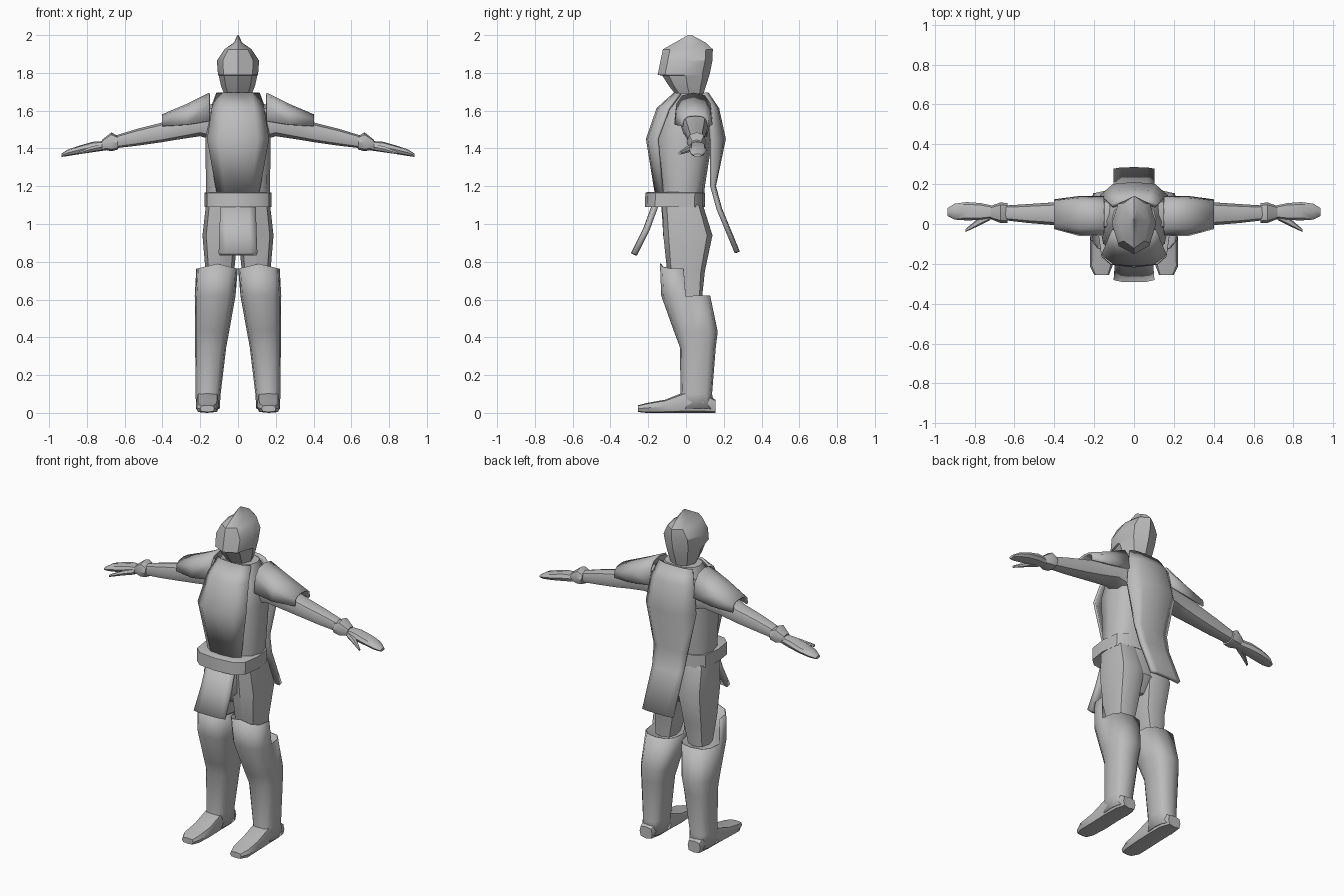
import bpy, bmesh, math

if "Cube" in bpy.data.objects:
    bpy.data.objects.remove(bpy.data.objects["Cube"])

steel = bpy.data.materials.new("steel_grey")
steel.diffuse_color = (0.5, 0.5, 0.5, 1)
steel.use_nodes = True
steel.node_tree.nodes["Principled BSDF"].inputs["Base Color"].default_value = steel.diffuse_color


def finish(name, bm, mirror=False, thick=0, angle=40):
    bmesh.ops.recalc_face_normals(bm, faces=bm.faces[:])
    me = bpy.data.meshes.new(name)
    bm.to_mesh(me)
    bm.free()
    ob = bpy.data.objects.new(name, me)
    bpy.context.collection.objects.link(ob)
    me.materials.append(steel)
    if thick:
        m = ob.modifiers.new("thickness", 'SOLIDIFY')
        m.thickness, m.offset = thick, 0
    if mirror:
        m = ob.modifiers.new("mirror", 'MIRROR')
        m.use_clip = False
        m.use_mirror_merge = False
    bpy.ops.object.select_all(action='DESELECT')
    ob.select_set(True)
    bpy.context.view_layer.objects.active = ob
    bpy.ops.object.shade_smooth_by_angle(angle=math.radians(angle))
    return ob


def place(axis, t, a, b):
    return {'x': (t, a, b), 'y': (a, t, b), 'z': (a, b, t)}[axis]


def bridge(bm, rows, closed):
    """Join rows of vertices with quads."""
    n = len(rows[0])
    for r, s in zip(rows, rows[1:]):
        for i in range(n if closed else n - 1):
            j = (i + 1) % n
            bm.faces.new((r[i], r[j], s[j], s[i]))


def loft(axis, sections, n=8, power=0.8, caps=True, sweep=2 * math.pi, start=0.0):
    """Sections are (position, a_min, a_max, b_min, b_max) along the axis."""
    bm = bmesh.new()
    closed = sweep > 6
    rows = []
    for t, a0, a1, b0, b1 in sections:
        row = []
        for i in range(n):
            g = start + sweep * i / (n if closed else n - 1)
            c, s = math.cos(g), math.sin(g)
            c = math.copysign(abs(c) ** power, c)
            s = math.copysign(abs(s) ** power, s)
            a, b = (a0 + a1) / 2 + c * (a1 - a0) / 2, (b0 + b1) / 2 + s * (b1 - b0) / 2
            row.append(bm.verts.new(place(axis, t, a, b)))
        rows.append(row)
    bridge(bm, rows, closed)
    if caps and closed:
        bm.faces.new(rows[0])
        bm.faces.new(rows[-1])
    return bm


def panel(rows):
    """Curved sheet; rows are (z, half width, y middle, y edge)."""
    bm = bmesh.new()
    out = []
    for z, w, ym, ye in rows:
        cols = ((-1, ye), (-.62, ym * .85 + ye * .15), (0, ym),
                (.62, ym * .85 + ye * .15), (1, ye))
        out.append([bm.verts.new((w * k, y, z)) for k, y in cols])
    bridge(bm, out, False)
    return bm


# Helmet with ridge and visor
finish("helmet", loft('z', [
    (1.68, -.07, .07, -.05, .09), (1.73, -.09, .09, -.09, .105),
    (1.785, -.102, .102, -.125, .123), (1.79, -.106, .106, -.15, .125),
    (1.865, -.112, .112, -.135, .14), (1.925, -.072, .072, -.122, .142),
    (1.96, -.022, .022, -.06, .105), (2.0, -.003, .003, .01, .03)], power=.95), angle=35)

# Torso and hips
finish("torso", loft('z', [
    (1.06, -.165, .165, -.13, .09), (1.2, -.17, .17, -.135, .1),
    (1.45, -.172, .172, -.16, .14), (1.58, -.155, .155, -.12, .14),
    (1.69, -.11, .11, -.05, .1)], n=12, power=.75))
finish("hips", loft('z', [
    (.84, -.05, .05, -.06, .06), (.93, -.15, .15, -.12, .12),
    (1.1, -.165, .165, -.13, .09)], n=12))

# Front and back plates hanging from the shoulders
finish("breastplate", panel([
    (1.69, .11, -.06, -.03), (1.61, .135, -.15, -.09), (1.45, .16, -.205, -.15),
    (1.17, .11, -.16, -.125)]), thick=.014)
finish("back_plate", panel([
    (1.69, .11, .11, .09), (1.61, .14, .165, .12), (1.45, .165, .2, .135),
    (1.2, .11, .148, .138), (1.08, .1, .18, .172), (.85, .1, .275, .268)]), thick=.022)
finish("front_flap", panel([
    (1.12, .09, -.16, -.15), (.97, .095, -.215, -.205), (.84, .1, -.28, -.27)]), thick=.026)

# Belt, lower at the back
bm = loft('z', [(1.10, -.16, .16, -.205, .085), (1.09, -.178, .178, -.218, .1),
                (1.165, -.178, .178, -.215, .1), (1.17, -.16, .16, -.2, .085)],
          n=12, power=.6)
finish("belt", bm)

# Thighs
finish("thigh", loft('z', [
    (.61, .05, .17, -.05, .085), (.75, .02, .172, -.1, .1), (.94, .002, .188, -.12, .14),
    (1.1, .002, .17, -.125, .09)], power=.7), mirror=True)

# Greaves: the knee guard rises only at the front
bm = loft('z', [
    (.02, .1, .22, -.035, .15), (.1, .095, .221, -.025, .135), (.35, .065, .224, -.03, .155),
    (.43, .05, .225, -.06, .165), (.62, .016, .226, -.128, .125),
    (.77, .004, .218, -.135, .11)], n=12, power=.72, caps=False)
gone = [f for f in bm.faces if f.calc_center_median().z > .64 and f.calc_center_median().y > .02]
bmesh.ops.delete(bm, geom=gone, context='FACES')
for v in bm.verts:
    if v.co.z > .7:
        v.co.z += .02 - .25 * abs(v.co.x - .11)
finish("greave", bm, mirror=True, thick=.006)

# Feet
finish("foot", loft('y', [
    (.155, .12, .205, 0, .07), (.09, .1, .22, 0, .11), (-.01, .1, .222, 0, .11),
    (-.11, .1, .222, 0, .07), (-.21, .108, .222, 0, .052), (-.255, .125, .2, .005, .04)],
    power=.55), mirror=True)

# Arms
finish("arm", loft('x', [
    (.12, -.03, .13, 1.44, 1.64), (.2, -.035, .13, 1.465, 1.62),
    (.3, -.02, .115, 1.45, 1.575), (.41, -.005, .108, 1.432, 1.535),
    (.53, .005, .1, 1.415, 1.505), (.66, .02, .092, 1.4, 1.465)]), mirror=True)

# Shoulder guards: open arches
finish("shoulder_guard", loft('x', [
    (.15, -.055, .135, 1.4, 1.69), (.27, -.055, .135, 1.42, 1.63),
    (.4, -.02, .118, 1.46, 1.575)], n=7, sweep=math.pi * 1.0, power=.7),
    mirror=True, thick=.012)

# Gauntlet cuffs, hands and thumbs
finish("cuff", loft('x', [
    (.635, .005, .105, 1.395, 1.465), (.67, .005, .108, 1.385, 1.485),
    (.72, .025, .09, 1.395, 1.445)]), mirror=True)
finish("hand", loft('x', [
    (.7, .03, .09, 1.39, 1.44), (.77, .02, .105, 1.38, 1.435), (.84, .018, .11, 1.37, 1.415),
    (.9, .022, .102, 1.36, 1.395), (.935, .04, .08, 1.355, 1.372)]), mirror=True)
finish("thumb", loft('x', [
    (.72, .02, .06, 1.39, 1.425), (.78, -.01, .03, 1.38, 1.41),
    (.845, -.04, -.025, 1.368, 1.382)], n=6), mirror=True)
